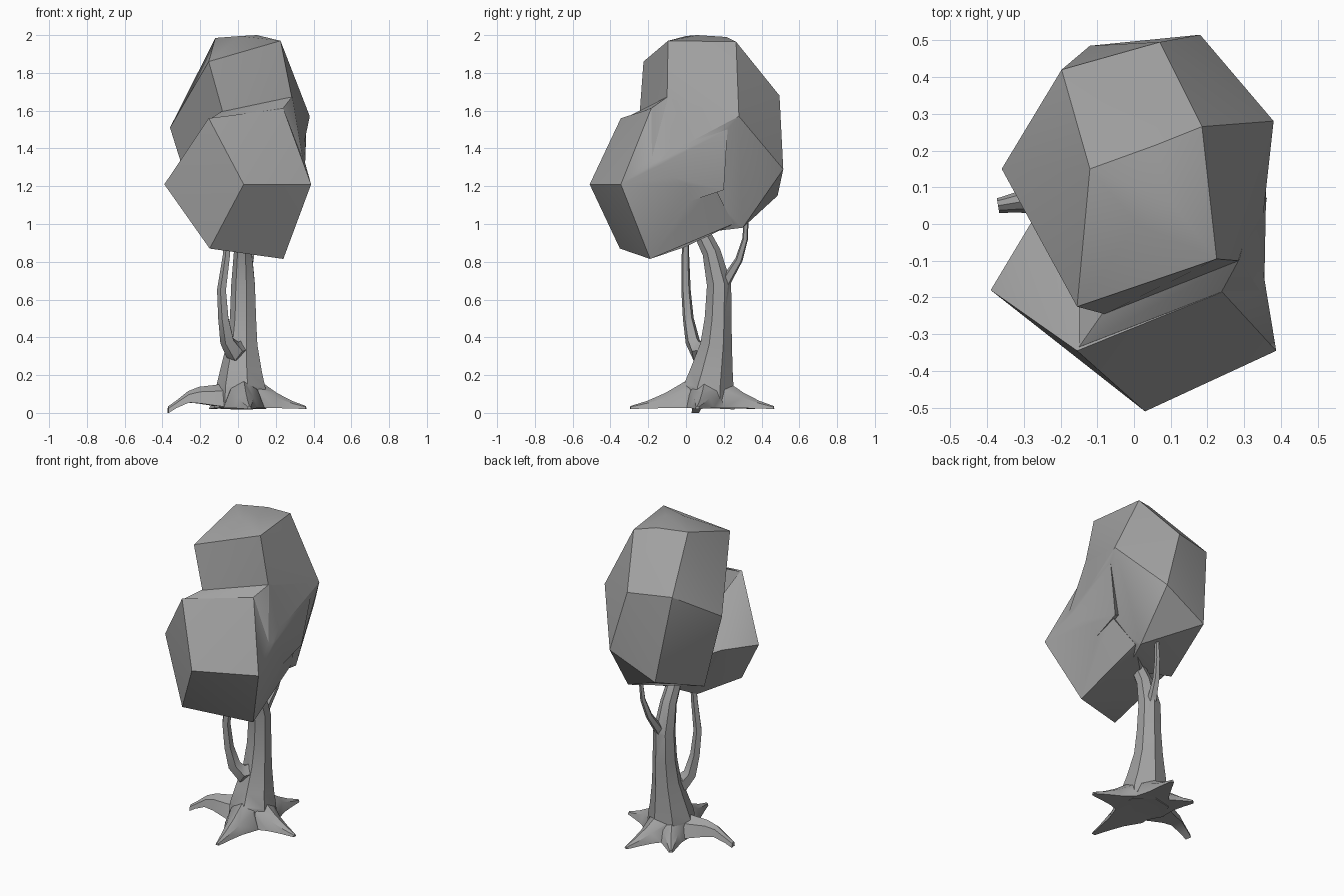
import bpy
import bmesh
import math
from mathutils import Vector

cube = bpy.data.objects.get("Cube")
if cube:
    bpy.data.objects.remove(cube, do_unlink=True)

grey = bpy.data.materials.new("plain_grey")
grey.use_nodes = True
colour = (0.36, 0.36, 0.36, 1)
grey.diffuse_color = colour
grey.node_tree.nodes["Principled BSDF"].inputs["Base Color"].default_value = colour


def finish(name, bm):
    bmesh.ops.recalc_face_normals(bm, faces=bm.faces)
    mesh = bpy.data.meshes.new(name)
    bm.to_mesh(mesh)
    bm.free()
    mesh.materials.append(grey)
    obj = bpy.data.objects.new(name, mesh)
    bpy.context.collection.objects.link(obj)
    return obj


def smooth(obj, degrees):
    bpy.ops.object.select_all(action='DESELECT')
    obj.select_set(True)
    bpy.context.view_layer.objects.active = obj
    bpy.ops.object.shade_smooth_by_angle(angle=math.radians(degrees))


def merge(base, others, degrees):
    """Fuse overlapping parts into one closed skin."""
    bpy.context.view_layer.objects.active = base
    for other in others:
        union = base.modifiers.new("join", 'BOOLEAN')
        union.operation = 'UNION'
        union.solver = 'EXACT'
        union.object = other
        bpy.ops.object.modifier_apply(modifier=union.name)
        bpy.data.objects.remove(other, do_unlink=True)
    smooth(base, degrees)


def hull(name, points):
    bm = bmesh.new()
    for p in points:
        bm.verts.new(p)
    bmesh.ops.convex_hull(bm, input=bm.verts)
    loose = [v for v in bm.verts if not v.link_faces]
    bmesh.ops.delete(bm, geom=loose, context='VERTS')
    return finish(name, bm)


def loft(name, sections):
    bm = bmesh.new()
    rings = [[bm.verts.new(p) for p in section] for section in sections]
    count = len(rings[0])
    for low, high in zip(rings, rings[1:]):
        for k in range(count):
            n = (k + 1) % count
            bm.faces.new((low[k], low[n], high[n], high[k]))
    bm.faces.new(rings[0][::-1])
    bm.faces.new(rings[-1])
    return finish(name, bm)


def limb(name, path, sides):
    """Tapered tube; each path entry is a centre and a radius."""
    centres = [Vector(p[:3]) for p in path]
    sections = []
    for i, c in enumerate(centres):
        ahead = centres[min(i + 1, len(path) - 1)] - centres[max(i - 1, 0)]
        turn = Vector((0, 0, 1)).rotation_difference(ahead.normalized())
        angles = [math.tau * (k + 0.5) / sides for k in range(sides)]
        sections.append([c + turn @ (Vector((math.cos(a), math.sin(a), 0)) * path[i][3])
                         for a in angles])
    return loft(name, sections)


def root(name, tip, stations):
    """Ridged root; each station is distance, half width, underside, ridge height."""
    start = Vector((0.02, 0.115))
    tip = Vector(tip)
    side = (tip - start).normalized().orthogonal()
    shape = [(-1, 0), (1, 0), (0.65, 0.7), (0, 1), (-0.65, 0.7)]
    sections = []
    for t, width, low, high in stations:
        c = start.lerp(tip, t)
        sections.append([(*(c + side * width * s), low + (high - low) * h)
                         for s, h in shape])
    return loft(name, sections)


# Faceted crown: a tall rear lump, a lower front lump and the slope between them
crown = hull("leaf_crown", [
    (-0.12, 0.15, 1.985), (0.185, 0.265, 1.965), (0.01, 0.0, 1.995), (0.1, 0.06, 2),
    (0.06, 0.215, 1.99),
    (-0.155, -0.225, 1.86), (0.225, -0.095, 1.97),
    (-0.197, 0.42, 1.69), (0.07, 0.495, 1.68),
    (-0.36, 0.15, 1.51), (0.38, 0.28, 1.57),
    (-0.12, 0.485, 1.15), (0.18, 0.515, 1.29),
    (-0.08, -0.245, 1.59), (0.285, -0.1, 1.67), (0.34, -0.08, 1.38),
    (-0.2, 0.1, 1.0), (0.2, 0.3, 0.98), (0.1, 0.05, 0.95)])
front_lump = hull("front_lump", [
    (0.03, -0.51, 1.21), (0.387, -0.345, 1.21), (-0.39, -0.18, 1.21),
    (-0.155, -0.345, 1.56), (0.24, -0.185, 1.61),
    (-0.15, -0.35, 0.87), (0.24, -0.19, 0.815),
    (0.345, -0.09, 1.36), (0.3, 0.15, 1.2), (-0.27, 0.02, 1.22),
    (-0.08, 0, 0.88), (0.2, 0.25, 1.0)])
slope = hull("slope", [
    (-0.15, -0.335, 1.555), (-0.08, -0.235, 1.6), (0.238, -0.185, 1.612),
    (0.287, -0.095, 1.675), (0.345, -0.085, 1.4), (0.362, 0.22, 1.5),
    (0.354, -0.2, 1.28), (0.31, 0.2, 1.18), (0.29, -0.1, 1.08), (-0.15, 0.0, 1.4)])
merge(crown, [front_lump, slope], 30)

# Trunk leaning forward into the crown
trunk = limb("trunk", [
    (0.02, 0.115, 0.025, 0.145), (0.02, 0.12, 0.13, 0.138), (0.02, 0.135, 0.21, 0.118),
    (0.025, 0.16, 0.36, 0.086), (0.03, 0.17, 0.5, 0.073), (0.03, 0.175, 0.68, 0.066),
    (0.028, 0.135, 0.85, 0.05), (0.025, 0.075, 0.97, 0.043), (0.02, 0.04, 1.05, 0.035)], 7)

# Side branches
front_branch = limb("front_branch", [
    (0.02, 0.13, 0.34, 0.055), (-0.02, 0.065, 0.325, 0.055), (-0.055, 0.035, 0.38, 0.04),
    (-0.075, 0.012, 0.5, 0.03), (-0.085, 0, 0.65, 0.026), (-0.06, -0.003, 0.83, 0.021),
    (-0.05, 0, 0.97, 0.018)], 5)
back_branch = limb("back_branch", [
    (0.03, 0.17, 0.62, 0.035), (0.045, 0.225, 0.72, 0.028), (0.065, 0.28, 0.81, 0.021),
    (0.085, 0.313, 0.92, 0.016), (0.1, 0.322, 1.09, 0.011)], 5)

# Spreading roots, one of them arched and blunt
plain = [(0, 0.09, 0.025, 0.2), (0.3, 0.11, 0.025, 0.165), (0.55, 0.062, 0.025, 0.105),
         (0.78, 0.036, 0.024, 0.064), (1, 0.011, 0.02, 0.036)]
arched = [(0, 0.09, 0.03, 0.18), (0.32, 0.09, 0.035, 0.15), (0.58, 0.05, 0.05, 0.138),
          (0.73, 0.038, 0.055, 0.115), (0.9, 0.026, 0.025, 0.062), (1, 0.02, 0, 0.035)]
roots = [root("right_root", (-0.37, 0.05), arched)]
for name, tip in [("left_root", (0.36, 0.06)), ("front_root", (0.06, -0.295)),
                  ("back_root", (0.1, 0.465)), ("back_right_root", (-0.145, 0.36))]:
    roots.append(root(name, tip, plain))
merge(trunk, roots + [front_branch, back_branch], 35)
